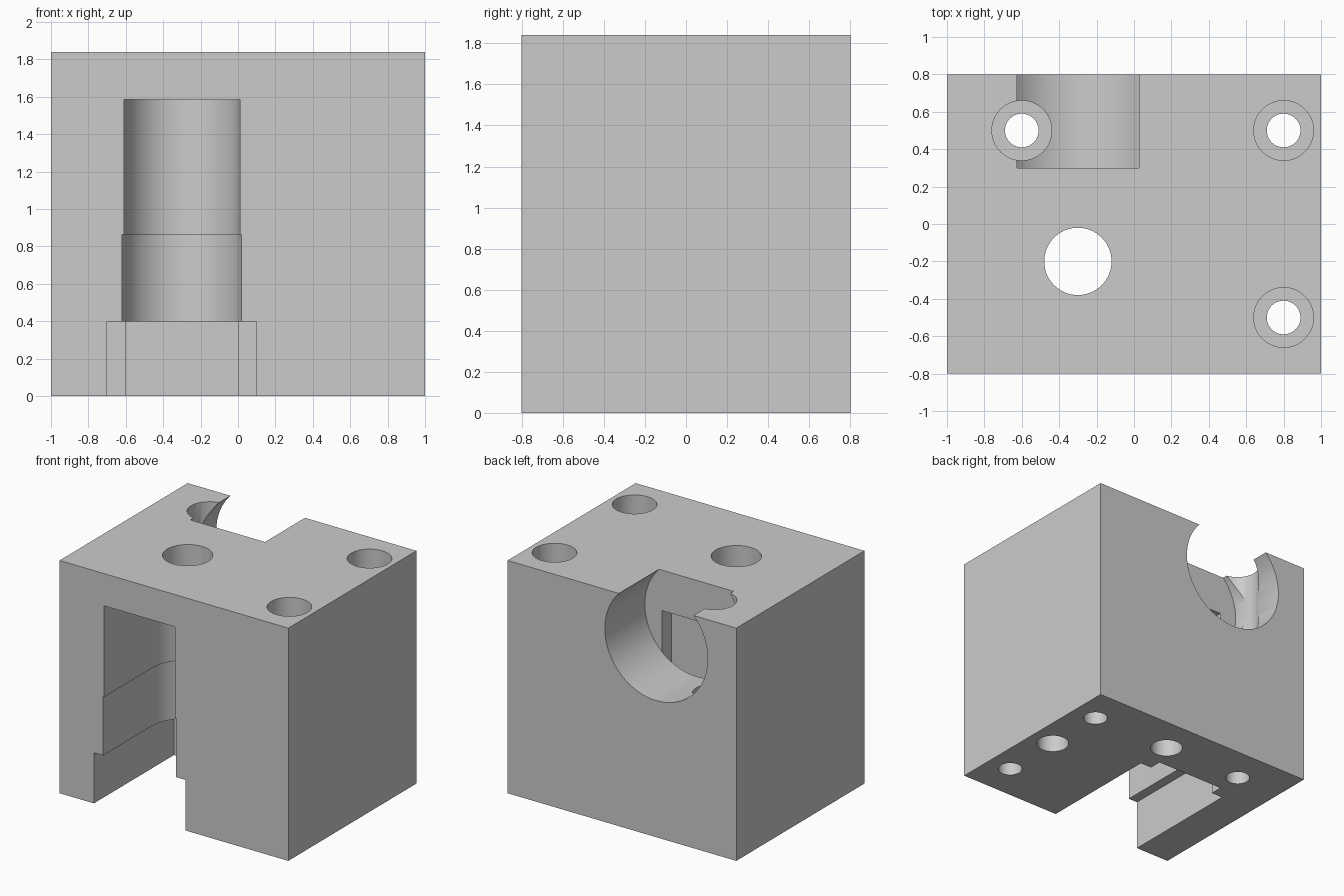
import bpy, bmesh, math

# Remove the default cube
old = bpy.data.objects.get("Cube")
if old:
    bpy.data.objects.remove(old, do_unlink=True)

grey = bpy.data.materials.new("light_grey")
grey.use_nodes = True
grey.diffuse_color = (0.6, 0.6, 0.6, 1)
grey.node_tree.nodes["Principled BSDF"].inputs["Base Color"].default_value = (0.6, 0.6, 0.6, 1)

HEIGHT = 1.84
BELOW, ABOVE = -0.2, HEIGHT + 0.2


def prism(name, outline, z0, z1):
    """Upright solid from a counter-clockwise plan outline."""
    bm = bmesh.new()
    base = bm.faces.new([bm.verts.new((x, y, z0)) for x, y in outline])
    top = bmesh.ops.extrude_face_region(bm, geom=[base])["geom"]
    bmesh.ops.translate(bm, vec=(0, 0, z1 - z0),
                        verts=[v for v in top if isinstance(v, bmesh.types.BMVert)])
    bmesh.ops.recalc_face_normals(bm, faces=bm.faces)
    mesh = bpy.data.meshes.new(name)
    bm.to_mesh(mesh)
    bm.free()
    mesh.materials.append(grey)
    obj = bpy.data.objects.new(name, mesh)
    bpy.context.collection.objects.link(obj)
    return obj


def arc(cx, cy, r, turn=2 * math.pi, steps=64):
    count = steps if turn > 6 else steps + 1
    return [(cx + r * math.cos(turn * i / steps), cy + r * math.sin(turn * i / steps))
            for i in range(count)]


def box(x0, x1, y0, y1):
    return [(x0, y0), (x1, y0), (x1, y1), (x0, y1)]


def cut(cutter):
    mod = block.modifiers.new(cutter.name, "BOOLEAN")
    mod.operation = "DIFFERENCE"
    mod.solver = "EXACT"
    mod.object = cutter
    bpy.context.view_layer.objects.active = block
    bpy.ops.object.modifier_apply(modifier=mod.name)
    bpy.data.objects.remove(cutter, do_unlink=True)


block = prism("mount_block", box(-1, 1, -0.8, 0.8), 0, HEIGHT)

# Stepped front channel: two round-ended tiers over a square one
cx, cy = -0.3, -0.2
for r, top in ((0.31, 1.585), (0.32, 0.865)):
    outline = [(cx - r, -1), (cx + r, -1)] + arc(cx, cy, r, math.pi, 40)
    cut(prism("round_channel", outline, BELOW, top))
cut(prism("square_channel", box(-0.7, 0.1, -1, 0.2), BELOW, 0.4))

# Narrow upright slot behind the channel
cut(prism("rear_slot", box(-0.6, 0, 0.18, 0.3), BELOW, 1.52))

# Round pocket in the back, breaking through the top
pocket = prism("back_pocket", arc(cx, -1.53, 0.45, steps=96), 0.3, 1.0)
for v in pocket.data.vertices:
    x, y, z = v.co
    v.co = (x, z, -y)
pocket.data.flip_normals()
pocket.data.update()
bm = bmesh.new()
bm.from_mesh(pocket.data)
bmesh.ops.recalc_face_normals(bm, faces=bm.faces)
bm.to_mesh(pocket.data)
bm.free()
cut(pocket)

# Hole from the top into the channel
cut(prism("centre_hole", arc(cx, cy, 0.18), 1.2, ABOVE))

# Counterbored screw holes
for x, y in ((0.8, 0.5), (0.8, -0.5), (-0.6, 0.5)):
    cut(prism("counterbore", arc(x, y, 0.16), 0.8, ABOVE))
    cut(prism("screw_hole", arc(x, y, 0.09, steps=48), BELOW, 1.0))

# Blind holes in the underside
for x, y in ((0.8, 0), (0.1, 0.5)):
    cut(prism("blind_hole", arc(x, y, 0.12, steps=48), BELOW, 0.6))

# Smooth bores with sharp edges
bpy.ops.object.select_all(action="DESELECT")
block.select_set(True)
bpy.context.view_layer.objects.active = block
bpy.ops.object.shade_smooth_by_angle(angle=math.radians(30))
